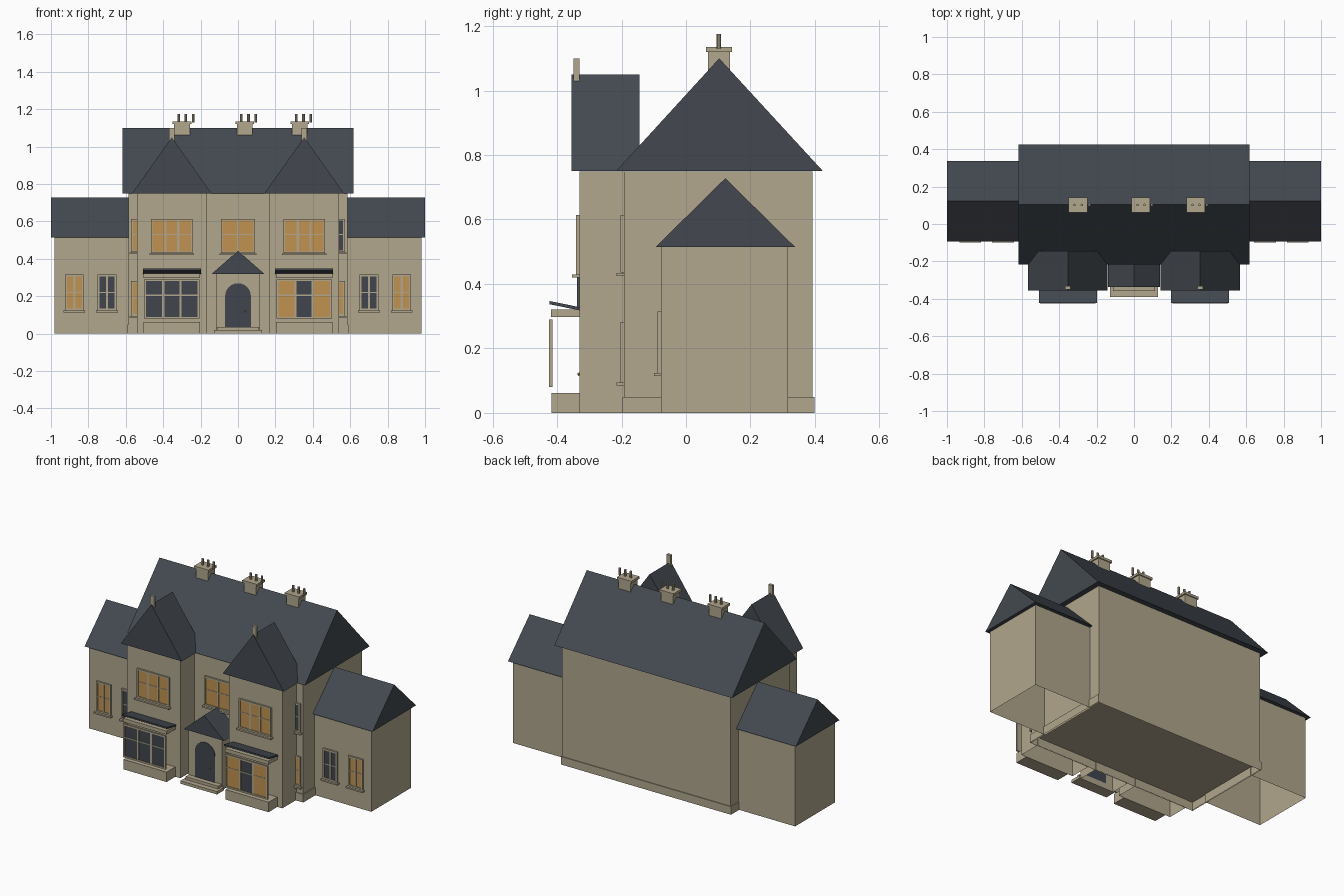
import bpy, bmesh, math

if "Cube" in bpy.data.objects:
    bpy.data.objects.remove(bpy.data.objects["Cube"])


def material(name, rgb):
    m = bpy.data.materials.new(name)
    m.diffuse_color = (*rgb, 1)
    m.use_nodes = True
    m.node_tree.nodes["Principled BSDF"].inputs["Base Color"].default_value = m.diffuse_color
    return m


STONE = material("stone", (0.44, 0.385, 0.27))
SLATE = material("slate", (0.056, 0.066, 0.080))
GLOW = material("lit_window", (0.53, 0.29, 0.08))
GLASS = material("dark_glass", (0.052, 0.060, 0.075))


def finish(bm, name, mat):
    bmesh.ops.recalc_face_normals(bm, faces=bm.faces[:])
    me = bpy.data.meshes.new(name)
    bm.to_mesh(me)
    bm.free()
    me.materials.append(mat)
    ob = bpy.data.objects.new(name, me)
    bpy.context.collection.objects.link(ob)
    return ob


def add_box(bm, x0, x1, y0, y1, z0, z1):
    vs = bmesh.ops.create_cube(bm, size=1)["verts"]
    for v in vs:
        v.co = ((x0 + x1) / 2 + v.co.x * (x1 - x0),
                (y0 + y1) / 2 + v.co.y * (y1 - y0),
                (z0 + z1) / 2 + v.co.z * (z1 - z0))
    return vs


def box(name, mat, *dims):
    bm = bmesh.new()
    add_box(bm, *dims)
    return finish(bm, name, mat)


def shell(name, mat, *dims):
    """Box of walls without a floor."""
    bm = bmesh.new()
    add_box(bm, *dims)
    bm.normal_update()
    bmesh.ops.delete(bm, geom=[f for f in bm.faces if f.normal.z < -0.9], context="FACES")
    return finish(bm, name, mat)


def prism(name, mat, profile, a, b, axis):
    """Extrude a profile along x (points are y,z) or along y (points are x,z)."""
    bm = bmesh.new()
    place = (lambda p, t: (t, p[0], p[1])) if axis == "x" else (lambda p, t: (p[0], t, p[1]))
    r0 = [bm.verts.new(place(p, a)) for p in profile]
    r1 = [bm.verts.new(place(p, b)) for p in profile]
    n = len(profile)
    bm.faces.new(r0)
    bm.faces.new(r1)
    for i in range(n):
        bm.faces.new((r0[i], r0[(i + 1) % n], r1[(i + 1) % n], r1[i]))
    return finish(bm, name, mat)


def window(name, cx, half, z0, z1, wall, panes, bar_z=None, sill=0.018):
    """Framed window facing -y; panes lists the glass material of each light."""
    b, out = 0.010, wall - 0.011
    bm = bmesh.new()
    add_box(bm, cx - half - b, cx - half, out, wall, z0 - b, z1 + b)
    add_box(bm, cx + half, cx + half + b, out, wall, z0 - b, z1 + b)
    add_box(bm, cx - half, cx + half, out, wall, z1, z1 + b)
    add_box(bm, cx - half, cx + half, out, wall, z0 - b, z0)
    w = 2 * half / len(panes)
    for i in range(1, len(panes)):
        x = cx - half + i * w
        add_box(bm, x - 0.006, x + 0.006, out + 0.002, wall, z0, z1)
    if bar_z:
        add_box(bm, cx - half, cx + half, out + 0.003, wall, bar_z - 0.003, bar_z + 0.003)
    if sill:
        add_box(bm, cx - half - sill, cx + half + sill, wall - 0.023, wall, z0 - 0.020, z0 - 0.011)
    finish(bm, name + "_frame", STONE)
    for i, mat in enumerate(panes):
        x = cx - half + i * w
        box(name + "_pane", mat, x, x + w, wall - 0.006, wall - 0.001, z0, z1)


# Main block with plinth and roof
shell("main_walls", STONE, -0.585, 0.585, -0.192, 0.393, 0, 0.749)
plinth = shell("main_plinth", STONE, -0.591, 0.591, -0.197, 0.398, 0, 0.05)
prism("main_roof", SLATE, [(-0.217, 0.75), (0.425, 0.75), (0.103, 1.10)], -0.617, 0.617, "x")

for s, side in ((-1, "left"), (1, "right")):
    # Side wing
    xa, xb = sorted((s * 0.58, s * 0.98))
    shell(side + "_wing_walls", STONE, xa, xb, -0.077, 0.317, 0, 0.514)
    xa, xb = sorted((s * 0.58, s * 1.0))
    prism(side + "_wing_roof", SLATE, [(-0.094, 0.515), (0.338, 0.515), (0.122, 0.728)], xa, xb, "x")
    window(side + "_wing_outer_window", s * 0.875, 0.040, 0.134, 0.305, -0.077, [GLOW] * 2, 0.22)
    window(side + "_wing_inner_window", s * 0.70, 0.040, 0.134, 0.305, -0.077, [GLASS] * 2, 0.22)

    # Projecting bay with steep gabled roof and finial
    c = s * 0.354
    shell(side + "_bay_walls", STONE, c - 0.185, c + 0.185, -0.33, -0.19, 0, 0.749)
    prism(side + "_bay_roof", SLATE, [(c - 0.212, 0.75), (c + 0.212, 0.75), (c, 1.05)],
          -0.355, -0.144, "y")
    box(side + "_finial", STONE, c - 0.014, c + 0.014, -0.349, -0.331, 1.03, 1.10)
    window(side + "_bay_upper_window", c, 0.102, 0.44, 0.604, -0.33, [GLOW] * 3, 0.53)

    # Ground floor bay window: base, glazed screen, cornice and lean-to slab
    box(side + "_window_base", STONE, c - 0.15, c + 0.15, -0.417, -0.33, 0, 0.062)
    lights = [GLASS] * 3 if s < 0 else [GLOW, GLASS, GLOW]
    window(side + "_bay_lower_window", c, 0.138, 0.09, 0.28, -0.414, lights, 0.205, sill=0)
    box(side + "_window_screen", STONE, c - 0.147, c + 0.147, -0.4145, -0.4135, 0.081, 0.289)
    box(side + "_window_cornice", STONE, c - 0.15, c + 0.15, -0.419, -0.33, 0.298, 0.321)
    prism(side + "_window_slab", SLATE,
          [(-0.423, 0.337), (-0.423, 0.347), (-0.33, 0.328), (-0.33, 0.318)],
          c - 0.155, c + 0.155, "x")

    # Narrow windows tucked beside the bay
    upper = GLOW if s < 0 else GLASS
    window(side + "_edge_upper_window", s * 0.522, 0.040, 0.445, 0.604, -0.192, [upper] * 2, 0.53)
    window(side + "_edge_lower_window", s * 0.522, 0.040, 0.105, 0.272, -0.192, [GLOW] * 2, 0.19)

# Central upper window
window("centre_upper_window", 0, 0.082, 0.44, 0.604, -0.192, [GLOW] * 2, 0.53)

# Porch with gable, arched door, knob and steps
shell("porch_walls", STONE, -0.117, 0.117, -0.325, -0.19, 0, 0.32)
prism("porch_roof", SLATE, [(-0.14, 0.32), (0.14, 0.32), (0, 0.443)], -0.338, -0.165, "y")
arch = [(0.069 * math.cos(t * math.pi / 12), 0.20 + 0.069 * math.sin(t * math.pi / 12))
        for t in range(13)]
prism("door", GLASS, [(-0.069, 0.036), (0.069, 0.036)] + arch, -0.329, -0.324, "y")
bm = bmesh.new()
bmesh.ops.create_uvsphere(bm, u_segments=8, v_segments=6, radius=0.005)
knob = finish(bm, "door_knob", GLOW)
knob.location = (0.038, -0.332, 0.12)
box("lower_step", STONE, -0.127, 0.127, -0.39, -0.32, 0, 0.018)
box("upper_step", STONE, -0.113, 0.113, -0.358, -0.32, 0, 0.036)

# Chimney stacks with cap and three pots each
for i, x in enumerate((-0.299, 0.036, 0.330)):
    tag = "chimney_%d" % (i + 1)
    box(tag + "_stack", STONE, x - 0.042, x + 0.042, 0.068, 0.137, 1.03, 1.122)
    box(tag + "_cap", STONE, x - 0.050, x + 0.050, 0.062, 0.143, 1.12, 1.135)
    for dx in (-0.018, 0.020, 0.059):
        bm = bmesh.new()
        bmesh.ops.create_cone(bm, cap_ends=True, segments=8, radius1=0.007, radius2=0.007, depth=0.045)
        pot = finish(bm, tag + "_pot", STONE)
        pot.location = (x + dx, 0.102, 1.1525)
